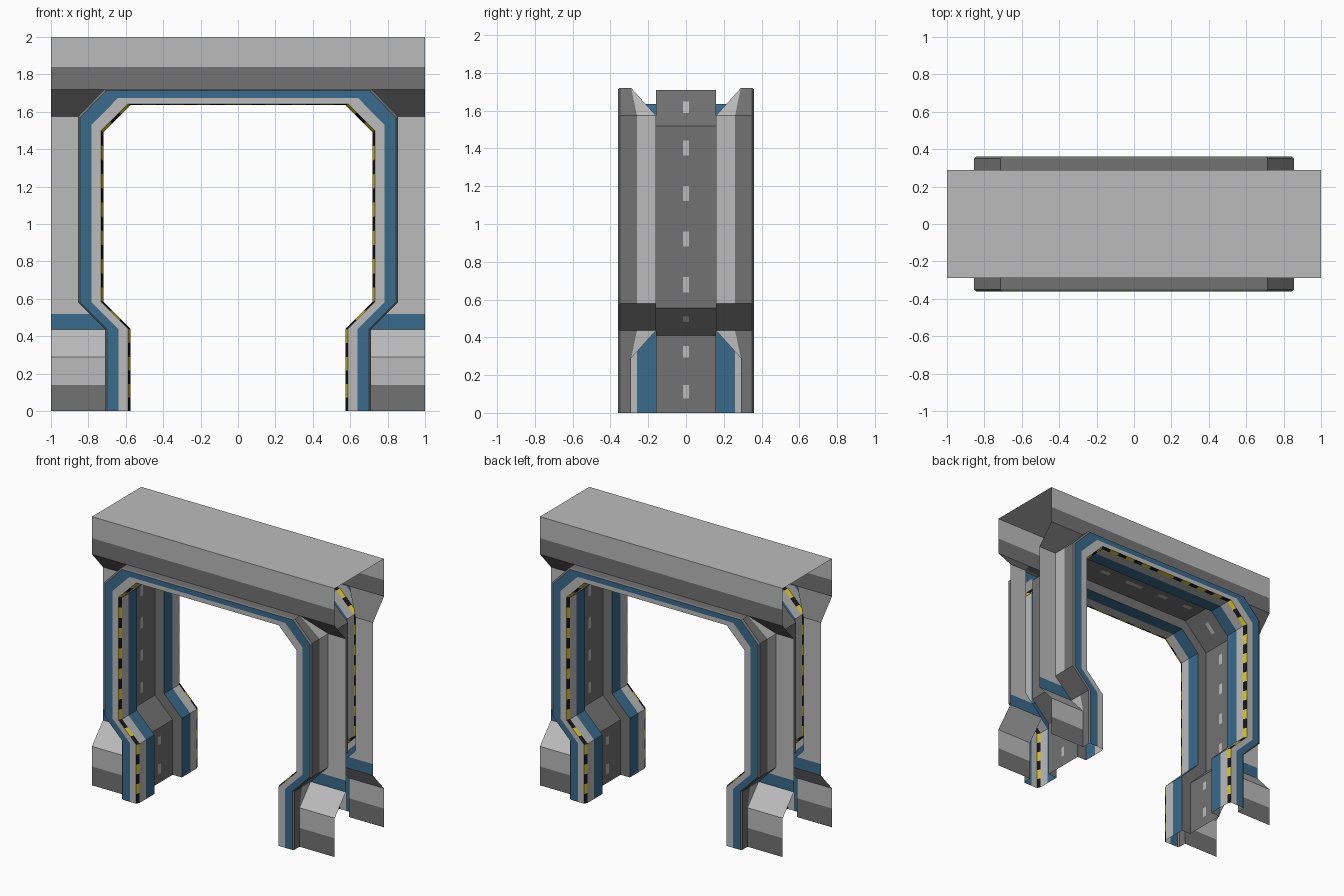
import bpy, bmesh
from mathutils import Vector

if "Cube" in bpy.data.objects:
    bpy.data.objects.remove(bpy.data.objects["Cube"])


def material(name, rgb):
    m = bpy.data.materials.new(name)
    m.diffuse_color = (*rgb, 1)
    m.use_nodes = True
    m.node_tree.nodes["Principled BSDF"].inputs["Base Color"].default_value = m.diffuse_color
    return m


MATS = [material("light_grey", (0.50, 0.50, 0.50)),
        material("dark_grey", (0.17, 0.17, 0.17)),
        material("steel_blue", (0.042, 0.145, 0.26)),
        material("hazard_yellow", (0.62, 0.50, 0.02)),
        material("hazard_black", (0.008, 0.008, 0.008))]
LIGHT, DARK, BLUE, YELLOW, BLACK = range(5)


def make(name, quads):
    """Build the front right quarter from (points, material) and mirror it in x and y."""
    bm = bmesh.new()
    for pts, mat in quads:
        bm.faces.new([bm.verts.new(p) for p in pts]).material_index = mat
    bmesh.ops.remove_doubles(bm, verts=bm.verts, dist=0.0005)
    bmesh.ops.dissolve_degenerate(bm, edges=bm.edges, dist=0.0005)
    me = bpy.data.meshes.new(name)
    bm.to_mesh(me)
    bm.free()
    for m in MATS:
        me.materials.append(m)
    ob = bpy.data.objects.new(name, me)
    bpy.context.collection.objects.link(ob)
    mod = ob.modifiers.new("mirror", 'MIRROR')
    mod.use_axis = (True, True, False)
    return ob


# Wall and beam shell: (depth, height, inner x at bottom, inner x at top) rows
wall_rows = [
    ((0.29, 0.00, 0.71), (0.29, 0.14, 0.71), DARK),
    ((0.29, 0.14, 0.71), (0.29, 0.29, 0.71), LIGHT),
    ((0.29, 0.29, 0.71), (0.16, 0.435, 0.71), LIGHT),
    ((0.16, 0.435, 0.71), (0.16, 0.52, 0.795), BLUE),
    ((0.16, 0.52, 0.795), (0.16, 0.58, 0.855), LIGHT),
    ((0.16, 0.58, 0.855), (0.16, 1.575, 0.855), LIGHT),
    ((0.16, 1.575, 0.855), (0.29, 1.72, 0.715), DARK),
    ((0.29, 1.72, 0.0), (0.29, 1.84, 0.0), DARK),
    ((0.29, 1.84, 0.0), (0.29, 2.00, 0.0), LIGHT),
    ((0.29, 2.00, 0.0), (0.0, 2.00, 0.0), LIGHT),
]
make("wall_and_beam", [
    ([(xa, -ya, za), (1, -ya, za), (1, -yb, zb), (xb, -yb, zb)], m)
    for (ya, za, xa), (yb, zb, xb), m in wall_rows])

# Arch path stations: inner x,z / outer x,z / recessed channel x,z / wall depth
stations = [Vector(s) for s in (
    (0.575, 0.00, 0.71, 0.00, 0.65, 0.00, 0.29),
    (0.575, 0.29, 0.71, 0.29, 0.65, 0.29, 0.29),
    (0.575, 0.44, 0.71, 0.435, 0.65, 0.41, 0.16),
    (0.72, 0.585, 0.855, 0.58, 0.795, 0.555, 0.16),
    (0.72, 1.49, 0.855, 1.575, 0.795, 1.52, 0.16),
    (0.575, 1.635, 0.715, 1.72, 0.605, 1.71, 0.29),
    (0.0, 1.635, 0.0, 1.72, 0.0, 1.71, 0.29))]


def on_ring(s, t, y):
    """Point between the inner (t=0) and outer (t=1) arch outline."""
    return (s[0] + (s[2] - s[0]) * t, -y, s[1] + (s[3] - s[1]) * t)


def section(s):
    """Cross-section of the arch from its outer side to the channel centre."""
    wall = s[6]
    ring = [(1, wall), (1, max(0.26, wall)), (1, 0.35), (0.92, 0.36),
            (0.47, 0.36), (0.09, 0.36), (0, 0.335), (0, 0.26), (0, 0.16)]
    return [on_ring(s, t, y) for t, y in ring] + [(s[4], -0.16, s[5]), (s[4], 0, s[5])]


strip_mats = [LIGHT, DARK, DARK, BLUE, LIGHT, None, LIGHT, BLUE, DARK, DARK]
arch = []
for i, (a, b) in enumerate(zip(stations, stations[1:])):
    sa, sb = section(a), section(b)
    for k, m in enumerate(strip_mats):
        if m is None:
            continue                      # hazard edge is its own part
        if k == 0 and i == 2:
            m = DARK                      # sloped shoulder is dark right through
        arch.append(([sa[k], sb[k], sb[k + 1], sa[k + 1]], m))
make("arch_frame", arch)


def pieces(length):
    """Cut the arch path into short pieces of about the given length."""
    for a, b in zip(stations, stations[1:]):
        n = max(1, round((Vector(a[:2]) - Vector(b[:2])).length / length))
        for j in range(n):
            yield a.lerp(b, j / n), a.lerp(b, (j + 1) / n)


# Yellow and black hazard edge on the inner corner of the arch
make("hazard_edge", [
    ([on_ring(a, 0.09, 0.36), on_ring(b, 0.09, 0.36),
      on_ring(b, 0, 0.335), on_ring(a, 0, 0.335)], YELLOW if i % 2 else BLACK)
    for i, (a, b) in enumerate(pieces(0.073))])

# Light dashes along the middle of the channel, seen from both sides
dashes = []
for i, (a, b) in enumerate(pieces(0.075)):
    if i % 3 == 1:
        for d in (-0.003, 0.003):
            q = [(s[4] + d, y, s[5] + d) for s, y in
                 ((a, -0.016), (b, -0.016), (b, 0), (a, 0))]
            dashes.append((q if d < 0 else q[::-1], LIGHT))
make("channel_dashes", dashes)
